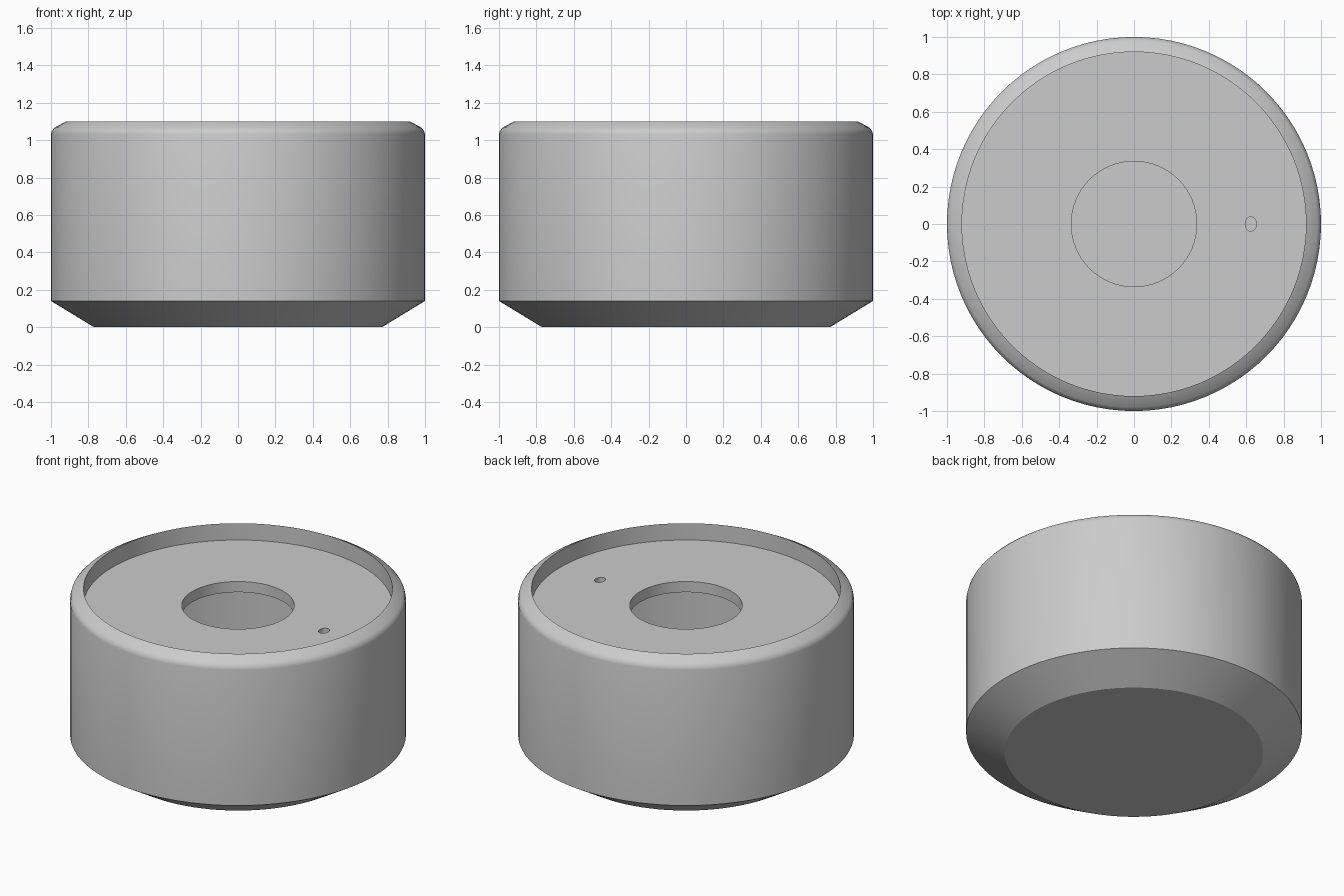
import bpy, bmesh, math

if "Cube" in bpy.data.objects:
    bpy.data.objects.remove(bpy.data.objects["Cube"])

SEGMENTS = 96

grey = bpy.data.materials.new("light_grey")
grey.diffuse_color = (0.6, 0.6, 0.6, 1)
grey.use_nodes = True
grey.node_tree.nodes["Principled BSDF"].inputs["Base Color"].default_value = grey.diffuse_color


def lathe(name, profile):
    """Spin an (r, z) profile round the z axis into a closed solid."""
    bm = bmesh.new()
    verts = [bm.verts.new((r, 0, z)) for r, z in profile]
    edges = [bm.edges.new(pair) for pair in zip(verts, verts[1:])]
    bmesh.ops.spin(bm, geom=verts + edges, cent=(0, 0, 0), axis=(0, 0, 1),
                   angle=math.tau, steps=SEGMENTS)
    bmesh.ops.remove_doubles(bm, verts=bm.verts, dist=1e-4)
    bmesh.ops.recalc_face_normals(bm, faces=bm.faces)
    mesh = bpy.data.meshes.new(name)
    bm.to_mesh(mesh)
    bm.free()
    mesh.materials.append(grey)
    obj = bpy.data.objects.new(name, mesh)
    bpy.context.collection.objects.link(obj)
    return obj


# Hollow pot: chamfered foot, rounded rim, sunken lid with a central opening
pot = lathe("hollow_pot", [
    (0, 0), (0.77, 0), (1, 0.14),                               # foot
    (1, 1.03), (0.995, 1.05), (0.98, 1.067), (0.92, 1.10),      # wall and rim
    (0.92, 0.99), (0.335, 0.99), (0.335, 0.92), (0.92, 0.92),   # lid
    (0.92, 0.185), (0.745, 0.08), (0, 0.08),                    # inner chamber
])

# Small oval vent through the lid
bpy.ops.mesh.primitive_cylinder_add(vertices=32, radius=1, depth=0.3,
                                    location=(0.625, 0, 0.95))
cutter = bpy.context.object
cutter.name = "vent_cutter"
cutter.scale = (0.03, 0.038, 1)
cutter.hide_render = True
cutter.data.materials.append(grey)

cut = pot.modifiers.new("vent", "BOOLEAN")
cut.operation = "DIFFERENCE"
cut.solver = "EXACT"
cut.object = cutter

bpy.ops.object.select_all(action="DESELECT")
pot.select_set(True)
bpy.context.view_layer.objects.active = pot
bpy.ops.object.modifier_apply(modifier=cut.name)
bpy.data.objects.remove(cutter)
bpy.ops.object.shade_smooth_by_angle(angle=math.radians(28))
